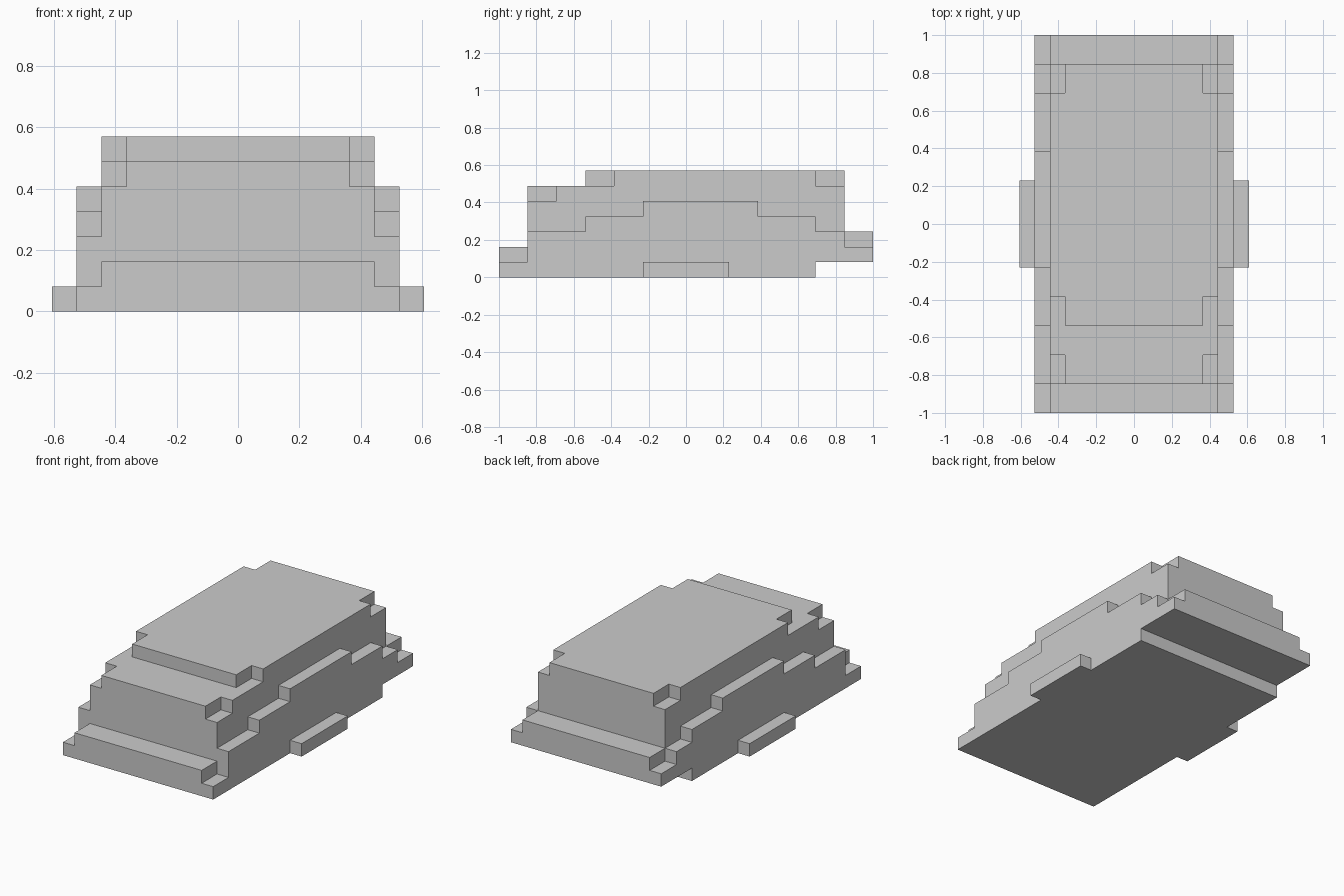
import bpy
import bmesh

if "Cube" in bpy.data.objects:
    bpy.data.objects.remove(bpy.data.objects["Cube"])

# Stepped grid pitch along width, length and height
UX, UY, UZ = 0.081, 1 / 13, 0.0815


def extrude_profile(bm, profile, x0, x1):
    """Extrude a (y, z) outline, in grid steps, between two x positions."""
    face = bm.faces.new([bm.verts.new((x0 * UX, y * UY, z * UZ)) for y, z in profile])
    res = bmesh.ops.extrude_face_region(bm, geom=[face], use_keep_orig=True)
    verts = [v for v in res["geom"] if isinstance(v, bmesh.types.BMVert)]
    bmesh.ops.translate(bm, verts=verts, vec=((x1 - x0) * UX, 0, 0))


def box(y0, y1, z0, z1):
    return [(y0, z0), (y1, z0), (y1, z1), (y0, z1)]


def make_part(name, pieces):
    """pieces: list of (profile, x0, x1)."""
    bm = bmesh.new()
    for profile, x0, x1 in pieces:
        extrude_profile(bm, profile, x0, x1)
    bmesh.ops.recalc_face_normals(bm, faces=bm.faces)
    mesh = bpy.data.meshes.new(name)
    bm.to_mesh(mesh)
    bm.free()
    obj = bpy.data.objects.new(name, mesh)
    bpy.context.collection.objects.link(obj)
    return obj


# Main body: bumper, hood deck, roof, rear ledge and raised rear underside
body_profile = [(-13, 0), (9, 0), (9, 1), (13, 1), (13, 3), (11, 3), (11, 7),
                (-7, 7), (-7, 6), (-11, 6), (-11, 2), (-13, 2)]
body = make_part("body", [(body_profile, -5.5, 5.5)])

# Corner notches cut from the deck and roof
notches = [box(-12, -9, 5, 6.5), box(-7.8, -5, 6, 8), box(9, 12, 6, 8)]
cutter = make_part("notch_cutter", [(n, s * 4.5, s * 6.5) for n in notches for s in (-1, 1)])
cutter.hide_render = True
mod = body.modifiers.new("notches", "BOOLEAN")
mod.operation = "DIFFERENCE"
mod.solver = "EXACT"
mod.object = cutter
bpy.context.view_layer.objects.active = body
bpy.ops.object.modifier_apply(modifier=mod.name)
bpy.data.objects.remove(cutter)

# Stepped side panels and the small side steps, mirrored left and right
panel_profile = [(-13, 0), (9, 0), (9, 1), (13, 1), (13, 2), (11, 2), (11, 3),
                 (9, 3), (9, 4), (5, 4), (5, 5), (-3, 5), (-3, 4), (-7, 4),
                 (-7, 3), (-11, 3), (-11, 1), (-13, 1)]
for side, s in (("left", -1), ("right", 1)):
    make_part(side + "_side_panel", [(panel_profile, s * 5.5, s * 6.5)])
    make_part(side + "_side_step", [(box(-3, 3, 0, 1), s * 6.5, s * 7.5)])
